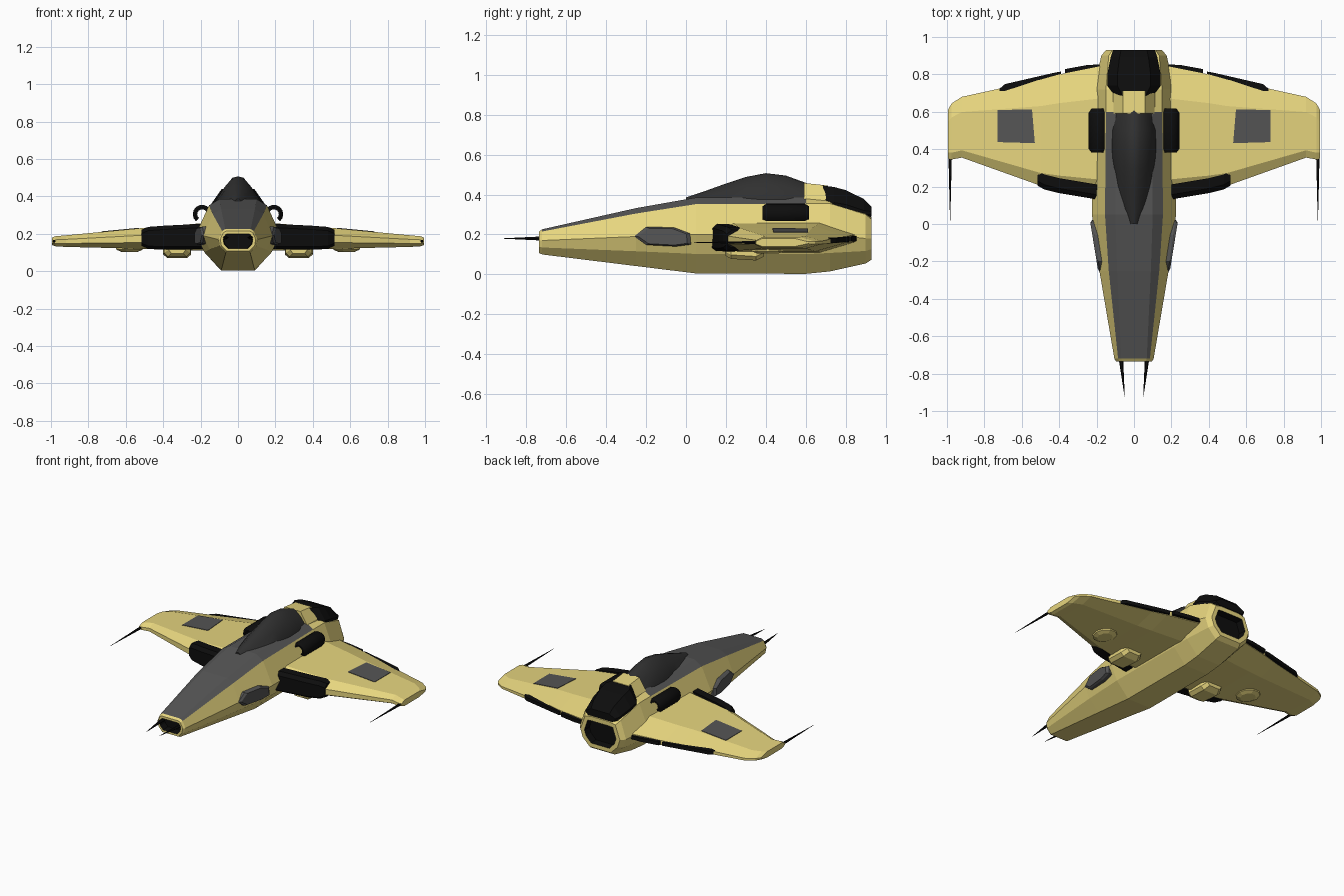
import bpy, bmesh, math

if "Cube" in bpy.data.objects:
    bpy.data.objects.remove(bpy.data.objects["Cube"])


def material(name, rgb):
    m = bpy.data.materials.new(name)
    m.diffuse_color = (*rgb, 1)
    m.use_nodes = True
    m.node_tree.nodes["Principled BSDF"].inputs["Base Color"].default_value = m.diffuse_color
    return m


YELLOW = material("yellow_paint", (0.80, 0.67, 0.21))
GREY = material("grey_panel", (0.09, 0.09, 0.09))
GLASS = material("dark_glass", (0.03, 0.03, 0.03))
BLACK = material("black_metal", (0.004, 0.004, 0.004))


def loft(name, sections, mats, mirror=False, smooth=None, edit=None):
    """Skin a row of equal-length point rings and cap both ends."""
    bm = bmesh.new()
    rings = [[bm.verts.new(p) for p in s] for s in sections]
    n = len(rings[0])
    grid = [[bm.faces.new((a[i], a[(i + 1) % n], b[(i + 1) % n], b[i])) for i in range(n)]
            for a, b in zip(rings, rings[1:])]
    caps = [bm.faces.new(rings[0][::-1]), bm.faces.new(rings[-1])]
    bmesh.ops.recalc_face_normals(bm, faces=bm.faces[:])
    if edit:
        edit(bm, grid, caps)
    me = bpy.data.meshes.new(name)
    bm.to_mesh(me)
    bm.free()
    for m in mats:
        me.materials.append(m)
    ob = bpy.data.objects.new(name, me)
    bpy.context.collection.objects.link(ob)
    if mirror:
        mod = ob.modifiers.new("mirror", 'MIRROR')
        mod.use_mirror_merge = False
    if smooth:
        bpy.ops.object.select_all(action='DESELECT')
        ob.select_set(True)
        bpy.context.view_layer.objects.active = ob
        bpy.ops.object.shade_smooth_by_angle(angle=math.radians(smooth))
    return ob


def symmetric(y, half):
    """Closed ring at y from right-hand (x, z) points, bottom to top."""
    return [(x, y, z) for x, z in half] + [(-x, y, z) for x, z in reversed(half)]


# Fuselage: y, side width/height, keel width/height, shoulder width/height, top width/height
stations = [
    (-.735, .095, .17, .06, .107, .078, .207, .062, .215),
    (-.72, .105, .17, .065, .10, .085, .215, .068, .226),
    (-.25, .185, .19, .08, .042, .135, .305, .09, .332),
    (.05, .225, .20, .09, .005, .155, .352, .10, .385),
    (.60, .22, .20, .09, .003, .15, .355, .10, .385),
    (.72, .215, .20, .09, .015, .15, .355, .10, .375),
    (.90, .175, .18, .09, .055, .135, .30, .08, .315),
    (.93, .15, .18, .08, .075, .115, .275, .07, .285)]
body = [symmetric(y, [(wb, zb), ((wb + w) * .575, (zb + zw) / 2), (w, zw), (ws, zs), (wt, zt)])
        for y, w, zw, wb, zb, ws, zs, wt, zt in stations]


def body_details(bm, grid, caps):
    # Grey spine panel
    for row in grid[1:4]:
        for i in (3, 4, 5):
            row[i].material_index = 1
    # Recessed black nose intake and tail exhaust
    for cap, rim in zip(caps, (.016, .03)):
        bmesh.ops.inset_individual(bm, faces=[cap], thickness=rim)
        r = bmesh.ops.inset_individual(bm, faces=[cap], thickness=.004, depth=-.05)
        for f in r['faces'] + [cap]:
            f.material_index = 2


loft("fuselage", body, [YELLOW, GREY, BLACK], edit=body_details)

# Canopy: y, half width, top height
canopy = []
for y, w, top in [(0, .03, .386), (.08, .065, .412), (.2, .095, .455), (.3, .11, .488),
                  (.4, .118, .507), (.5, .115, .495), (.61, .10, .455)]:
    h = top - .36
    canopy.append(symmetric(y, [(w, .35), (w, .36 + .12 * h), (w * .62, .36 + .6 * h),
                                (w * .25, .36 + .95 * h)]) )
    canopy[-1].insert(4, (0, y, top))
loft("canopy", canopy, [GLASS], smooth=35)

# Yellow collar behind the canopy and black engine block
loft("canopy_collar", [symmetric(y, [(.12, .34), (.11, .38), (.06, z)])
                       for y, z in [(.59, .458), (.71, .445)]], [YELLOW])
block = [(.665, .085, .33, .39, .447), (.74, .143, .305, .36, .438), (.80, .143, .295, .35, .422),
         (.89, .125, .278, .32, .378), (.93, .112, .29, .315, .338)]
loft("engine_block", [symmetric(y, [(w * .8, zb), (w, zb + .015), (w, zm), (w * .62, zt)])
                      for y, w, zb, zm, zt in block], [BLACK])

# Wings: x, leading y, trailing y, bottom z, top z
wing_stations = [(.15, .15, .85, .11, .26), (.40, .185, .80, .115, .24), (.50, .205, .772, .12, .232),
                 (.92, .355, .68, .13, .192), (.975, .345, .645, .133, .187), (.995, .35, .61, .14, .18)]
airfoil = [(0, .3), (0, .65), (.12, 1), (.75, 1), (1, .6), (1, .35), (.75, 0), (.12, 0)]
loft("wing", [[(x, a + u * (b - a), lo + v * (hi - lo)) for u, v in airfoil]
              for x, a, b, lo, hi in wing_stations], [YELLOW], mirror=True)

# Grey panels on the wing tops
corners = [(.53, .432), (.73, .438), (.73, .61), (.545, .612)]
loft("wing_panel", [[(x, y, .232 - (x - .5) * .0952 + d) for x, y in corners]
                    for d in (-.01, .003)], [GREY], mirror=True)

# Black wing intakes in the leading edge
intake = [(.19, .130, .118, .254), (.40, .165, .116, .243), (.48, .185, .12, .237), (.515, .205, .135, .222)]
loft("wing_intake", [[(x, y, lo + .015), (x, y, hi - .02), (x, y + .025, hi), (x, y + .08, hi),
                      (x, y + .08, lo), (x, y + .02, lo)] for x, y, lo, hi in intake],
     [BLACK], mirror=True)


# Black flap strips on the trailing edge
def flap(name, path):
    loft(name, [[(x, y + dy, z + dz) for dy, dz in
                 [(-.05, -.015), (-.05, .015), (0, .012), (0, -.012)]] for x, y, z in path],
         [BLACK], mirror=True)


flap("inner_flap", [(.14, .855, .18), (.25, .85, .178), (.37, .828, .177)])
flap("outer_flap", [(.39, .815, .175), (.43, .808, .175), (.69, .748, .17), (.72, .722, .168)])


# Needle antennae on the wing tips and nose
def needle(name, base, tip, r):
    loft(name, [[(p[0] + s * math.cos(a), p[1], p[2] + s * math.sin(a))
                 for a in (i * math.tau / 6 for i in range(6))]
                for p, s in ((base, r), (tip, .0008))], [BLACK], mirror=True)


needle("wing_needle", (.983, .36, .16), (.983, .02, .16), .009)
needle("nose_needle", (.072, -.70, .18), (.05, -.922, .18), .013)

# Open half-pipe shells on the shoulders
angles = [math.radians(-50 + 25 * i) for i in range(9)]
shell = []
for y, r in [(.382, .036), (.402, .05), (.595, .05), (.617, .036)]:
    arc = lambda q: [(.192 + q * math.cos(a), y, .305 + q * math.sin(a)) for a in angles]
    shell.append(arc(r) + arc(r - .01)[::-1])
loft("shoulder_pipe", shell, [BLACK], mirror=True, smooth=35)

# Grey blister panels on the fuselage sides
outline = [(-.26, .19), (-.20, .238), (-.06, .235), (.02, .205), (.025, .15), (-.05, .14), (-.20, .148)]
blister = []
for dx, k in [(-.07, 1), (-.004, 1), (.008, .86)]:
    blister.append([(.187 + (y + .25) * .14 + dx, -.11 + (y + .11) * k, .19 + (z - .19) * k)
                    for y, z in outline])
loft("side_blister", blister, [GREY], mirror=True)

# Pods and round bumps under the wings
pod = [(.195, .045, .095), (.225, .07, .078), (.35, .075, .07), (.39, .055, .09)]
loft("wing_pod", [[(.325 + w * f, y, z) for f, z in
                   [(-1, .15), (-1, lo + .02), (-.7, lo), (.7, lo), (1, lo + .02), (1, .15)]]
                  for y, w, lo in pod], [YELLOW], mirror=True)
loft("wing_bump", [[(.58 + r * math.cos(a), .41 + 1.2 * r * math.sin(a), z)
                    for a in (i * math.tau / 10 for i in range(10))]
                   for z, r in [(.14, .075), (.115, .07), (.104, .045)]], [YELLOW], mirror=True)
